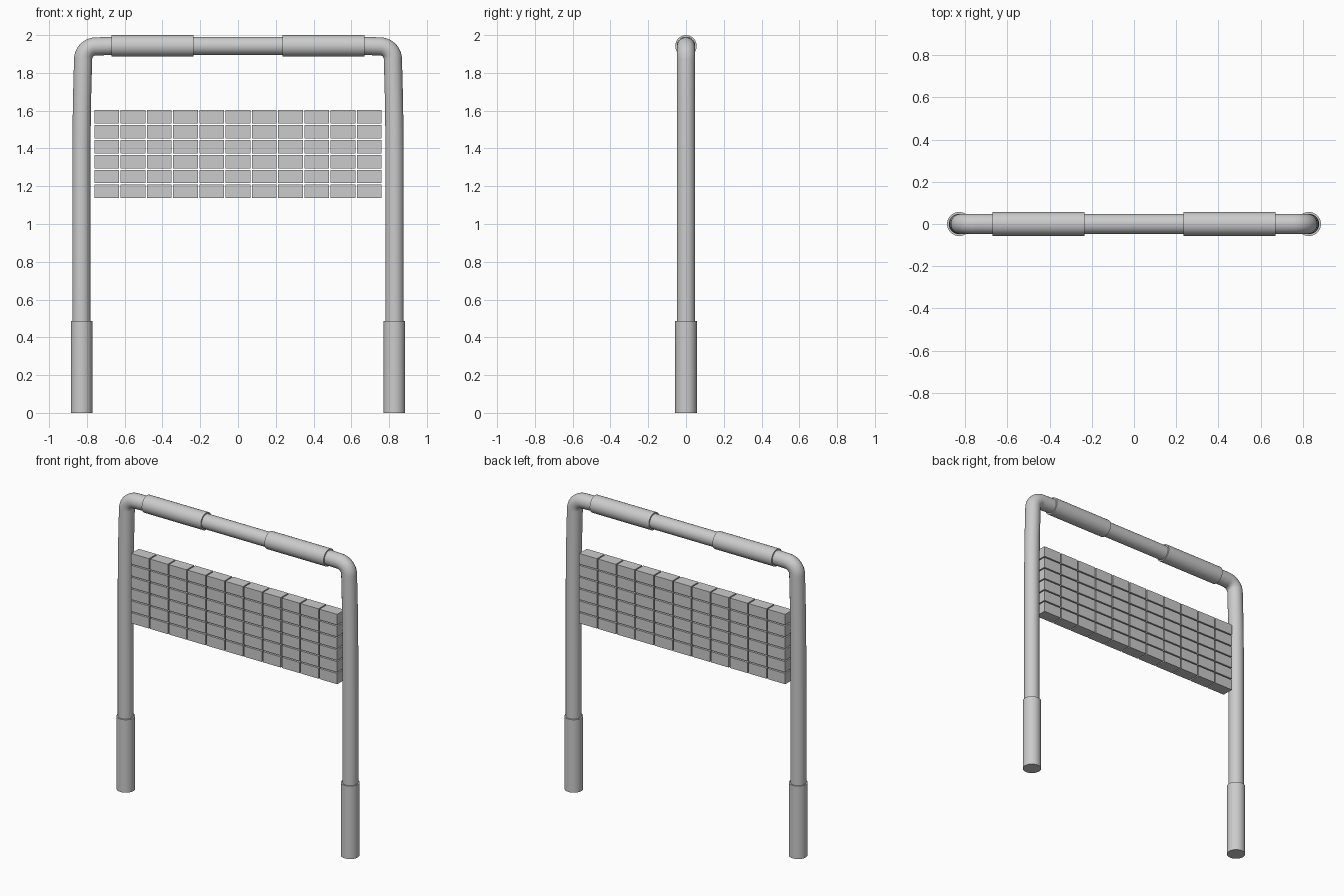
import bpy, bmesh, math
from mathutils import Vector, Matrix

if "Cube" in bpy.data.objects:
    bpy.data.objects.remove(bpy.data.objects["Cube"])

grey = bpy.data.materials.new("plain grey")
grey.diffuse_color = (0.6, 0.6, 0.6, 1)
grey.use_nodes = True
grey.node_tree.nodes["Principled BSDF"].inputs["Base Color"].default_value = grey.diffuse_color


def add_mesh(name, bm, smooth=False):
    bmesh.ops.recalc_face_normals(bm, faces=bm.faces[:])
    mesh = bpy.data.meshes.new(name)
    bm.to_mesh(mesh)
    bm.free()
    mesh.materials.append(grey)
    obj = bpy.data.objects.new(name, mesh)
    bpy.context.collection.objects.link(obj)
    if smooth:
        bpy.ops.object.select_all(action='DESELECT')
        obj.select_set(True)
        bpy.context.view_layer.objects.active = obj
        bpy.ops.object.shade_smooth_by_angle(angle=math.radians(40))
    return obj


def sleeve(name, center, length, along_x=False, radius=0.057):
    bm = bmesh.new()
    turn = Matrix.Rotation(math.pi / 2, 4, 'Y') if along_x else Matrix()
    bmesh.ops.create_cone(bm, cap_ends=True, segments=32, radius1=radius,
                          radius2=radius, depth=length,
                          matrix=Matrix.Translation(center) @ turn)
    return add_mesh(name, bm, True)


def tube(name, path, radius, sides=32):
    """Sweep a circle along a path lying in the xz plane."""
    bm = bmesh.new()
    rings = []
    for i, p in enumerate(path):
        a, b = path[max(i - 1, 0)], path[min(i + 1, len(path) - 1)]
        t = (b - a).normalized()
        side, up = Vector((t.z, 0, -t.x)), Vector((0, 1, 0))
        rings.append([bm.verts.new(p + radius * (
            side * math.cos(k * math.tau / sides) + up * math.sin(k * math.tau / sides)))
            for k in range(sides)])
    for r, s in zip(rings, rings[1:]):
        for k in range(sides):
            j = (k + 1) % sides
            bm.faces.new((r[k], r[j], s[j], s[k]))
    bm.faces.new(rings[0])
    bm.faces.new(rings[-1])
    return add_mesh(name, bm, True)


# Bent tube frame: legs lean in slightly near the top, then round the corner
half = [Vector((-0.829, 0, z)) for z in (0.02, 1.4)]
half += [Vector((-0.826, 0, 1.65))]
bend, cx, cz = 0.068, -0.752, 1.872
for i in range(11):
    a = math.pi - i * math.pi / 20
    half.append(Vector((cx + bend * math.cos(a), 0, cz + bend * math.sin(a))))
half.append(Vector((-0.66, 0, 1.943)))
path = half + [Vector((-p.x, 0, p.z)) for p in reversed(half)]
tube("bent_frame_tube", path, 0.048)

# Foot sleeves and grip sleeves
for label, s in (("left", -1), ("right", 1)):
    sleeve(label + "_foot_sleeve", Vector((s * 0.828, 0, 0.243)), 0.486)
    sleeve(label + "_grip_sleeve", Vector((s * 0.453, 0, 1.943)), 0.436, True)

# Panel of separate blocks
cols, rows = 11, 6
width, low, high, depth, gap = 1.52, 1.137, 1.603, 0.08, 0.008
px, pz = (width + gap) / cols, (high - low + gap) / rows
bm = bmesh.new()
for c in range(cols):
    for r in range(rows):
        pos = Vector(((c - (cols - 1) / 2) * px, 0, low + (pz - gap) / 2 + r * pz))
        bmesh.ops.create_cube(bm, size=1, matrix=Matrix.Translation(pos) @ Matrix.Diagonal(
            (px - gap, depth, pz - gap, 1)))
add_mesh("block_panel", bm)
